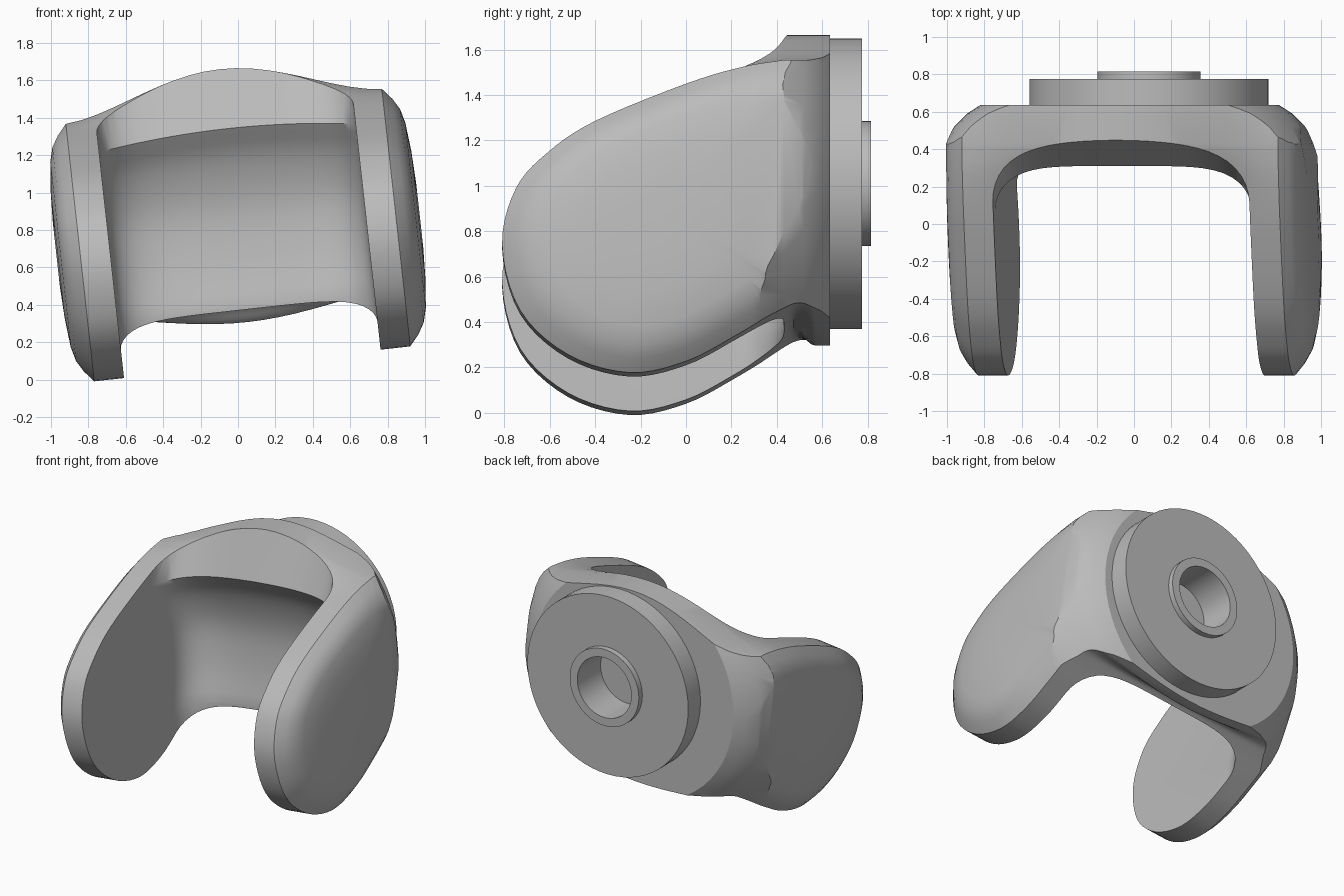
import bpy, bmesh, math
from mathutils import Matrix, Vector

if "Cube" in bpy.data.objects:
    bpy.data.objects.remove(bpy.data.objects["Cube"])

TILT = Matrix.Translation((0, 0, 0.775)) @ Matrix.Rotation(-math.asin(0.11), 4, 'Y')

grey = bpy.data.materials.new("plain grey")
grey.use_nodes = True
grey.diffuse_color = (0.5, 0.5, 0.5, 1)
grey.node_tree.nodes["Principled BSDF"].inputs["Base Color"].default_value = (0.5, 0.5, 0.5, 1)


def make_object(name, bm):
    bmesh.ops.recalc_face_normals(bm, faces=bm.faces)
    mesh = bpy.data.meshes.new(name)
    bm.to_mesh(mesh)
    bm.free()
    obj = bpy.data.objects.new(name, mesh)
    bpy.context.collection.objects.link(obj)
    mesh.materials.append(grey)
    return obj


def loft(name, sections):
    """Skin closed sections of equal length and cap both ends."""
    bm = bmesh.new()
    rings = [[bm.verts.new(p) for p in s] for s in sections]
    n = len(rings[0])
    for a, b in zip(rings, rings[1:]):
        for i in range(n):
            j = (i + 1) % n
            bm.faces.new((a[i], a[j], b[j], b[i]))
    bm.faces.new(rings[0])
    bm.faces.new(rings[-1])
    return make_object(name, bm)


def turned(name, profile, centre):
    """Solid of revolution about a y axis, from (radius, y) pairs."""
    angles = [2 * math.pi * i / 64 for i in range(64)]
    return loft(name, [[(centre[0] + r * math.cos(a), y, centre[1] + r * math.sin(a)) for a in angles]
                       for r, y in profile])


def combine(obj, other, operation):
    mod = obj.modifiers.new("combine", 'BOOLEAN')
    mod.operation = operation
    mod.solver = 'EXACT'
    mod.object = other
    bpy.context.view_layer.objects.active = obj
    bpy.ops.object.modifier_apply(modifier=mod.name)


def smooth(obj, angle):
    bpy.ops.object.select_all(action='DESELECT')
    obj.select_set(True)
    bpy.context.view_layer.objects.active = obj
    bpy.ops.object.shade_smooth_by_angle(angle=math.radians(angle))


def spline(points, steps=5):
    """Smooth open path through the points."""
    pts = [Vector(p) for p in points]
    pts = [2 * pts[0] - pts[1]] + pts + [2 * pts[-1] - pts[-2]]
    out = []
    for a, b, c, d in zip(pts, pts[1:], pts[2:], pts[3:]):
        for k in range(steps):
            t = k / steps
            out.append(0.5 * (2 * b + (c - a) * t + (2 * a - 5 * b + 4 * c - d) * t * t
                              + (3 * b - a - 3 * c + d) * t ** 3))
    return out + [pts[-2]]


def bell(u):
    return math.cos(math.pi * u / 1.7) ** 1.6 if abs(u) < 0.85 else 0.0


def ramp(value, low, high):
    t = min(1, max(0, (value - low) / (high - low)))
    return t * t * (3 - 2 * t)


# Side outline of the yoke, from back bottom round the arm tip to back top
arm_outline = spline([(0.57, -0.37), (0.49, -0.375), (0.40, -0.42), (0.22, -0.53), (0, -0.645), (-0.25, -0.695),
                      (-0.52, -0.615), (-0.73, -0.42), (-0.81, -0.13), (-0.75, 0.12), (-0.61, 0.28),
                      (-0.40, 0.42), (0, 0.585), (0.25, 0.66), (0.43, 0.69)])
outline = [Vector((0.635, -0.37))] + arm_outline + [Vector((0.635, 0.69))]


def body_section(u, scale):
    section = []
    for y, w in outline:
        if w > 0:
            w += 0.20 * bell(u) * ramp(y, 0.05, 0.43)
        else:
            w -= 0.10 * bell(u) * ramp(y, 0.46, 0.57)
        section.append((u, -0.1 + (y + 0.1) * scale, w * scale))
    return section


# Arms swell outward from a crisp edge strip to a gently domed cheek
half = [(0.085 * i, 1) for i in range(11)]
half += [(0.90, 0.915), (0.935, 0.83), (0.955, 0.72), (0.97, 0.50), (0.977, 0.25)]
stations = [(-u, s) for u, s in reversed(half[1:])] + half
yoke = loft("yoke", [body_section(u, s) for u, s in stations])

# Round off the back corners so the flat back face is a trimmed disc
back_form = turned("back_form", [(0.80, 0.635), (0.87, 0.59), (0.94, 0.52), (1.0, 0.43), (1.12, 0.29),
                                 (1.5, 0), (2.2, -1)], (0, 0.21))
combine(yoke, back_form, 'INTERSECT')

# Gap between the arms, with a concave back wall and a sloping rim
wall = spline([(0.31, 0.57), (0.42, 0.40), (0.49, 0.15), (0.48, -0.12), (0.43, -0.38)], 4)
gap = [Vector(p) for p in ((-1.3, 1.3), (0.62, 1.3), (0.44, 0.87))] + wall
gap += [Vector(p) for p in ((0.45, -0.8), (-1.3, -0.8))]
gap_sections = []
for i in range(-14, 15):
    u = 0.69 * math.sin(i / 14 * math.pi / 2)
    t = abs(u) / 0.69
    pull = 0.24 * (1 - math.sqrt(max(0, 1 - t ** 5)))
    gap_sections.append([(u, y - (pull if y > 0 else 0), w - 0.05 * t * t * ramp(w, 0, 0.5))
                         for y, w in gap])
gap_cutter = loft("gap_cutter", gap_sections)
combine(yoke, gap_cutter, 'DIFFERENCE')
yoke.data.transform(TILT)

# Round mounting plate and raised collar on the back, with a blind socket
AXIS = (0.08, 1.01)
plate = turned("mounting_plate", [(0.64, 0.60), (0.64, 0.775)], AXIS)
collar = turned("collar", [(0.275, 0.70), (0.275, 0.815)], AXIS)
socket_cutter = turned("socket_cutter", [(0.215, 0.55), (0.215, 0.95)], AXIS)
for part in (yoke, plate, collar):
    combine(part, socket_cutter, 'DIFFERENCE')
    smooth(part, 32)

for helper in (gap_cutter, back_form, socket_cutter):
    bpy.data.objects.remove(helper)
